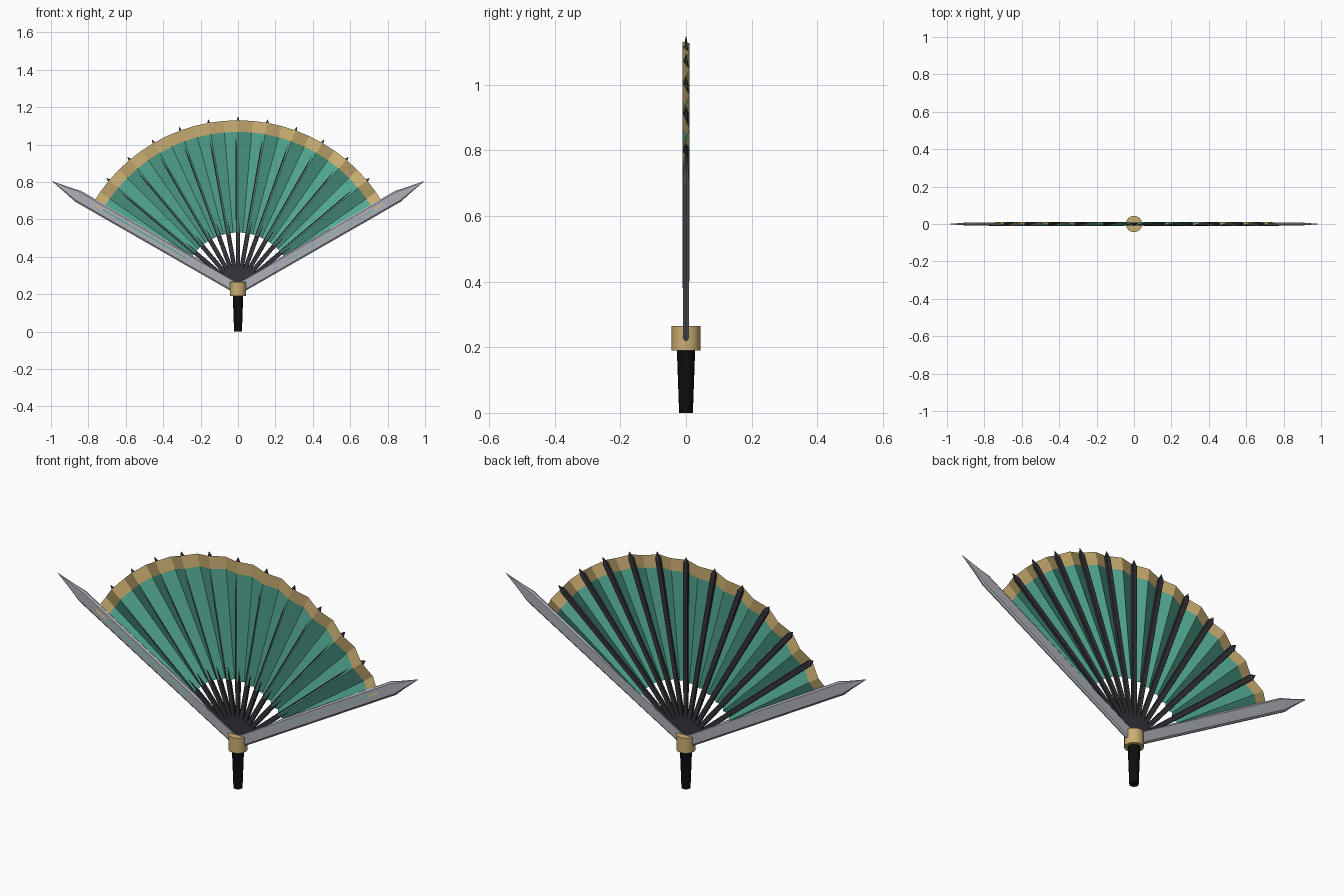
import bpy, bmesh, math
from mathutils import Matrix, Vector

cube = bpy.data.objects.get("Cube")
if cube:
    bpy.data.objects.remove(cube, do_unlink=True)

PIVOT = Vector((0, 0, 0.23))
STEP = math.radians(10)


def material(name, rgb):
    m = bpy.data.materials.new(name)
    m.use_nodes = True
    m.diffuse_color = (*rgb, 1)
    bsdf = m.node_tree.nodes["Principled BSDF"]
    bsdf.inputs["Base Color"].default_value = (*rgb, 1)
    bsdf.inputs["Roughness"].default_value = 0.6
    return m


steel = material("steel", (0.42, 0.43, 0.48))
charcoal = material("charcoal", (0.036, 0.036, 0.045))
green = material("green_cloth", (0.085, 0.39, 0.285))
gold = material("gold", (0.60, 0.43, 0.17))
black = material("black", (0.004, 0.004, 0.004))


def finish(bm, name, mats, smooth=False):
    mesh = bpy.data.meshes.new(name)
    bm.to_mesh(mesh)
    bm.free()
    for m in mats:
        mesh.materials.append(m)
    obj = bpy.data.objects.new(name, mesh)
    bpy.context.collection.objects.link(obj)
    if smooth:
        bpy.ops.object.select_all(action='DESELECT')
        obj.select_set(True)
        bpy.context.view_layer.objects.active = obj
        bpy.ops.object.shade_smooth_by_angle(angle=math.radians(40))
    return obj


def blade(name, angle, stations, tip, bevel, edge, mat):
    """Bevelled bar through (distance, half width, half depth) stations, ending in a point."""
    bm = bmesh.new()
    rings = []
    for r, w, d in stations:
        f, e = w * (1 - bevel), d * edge
        section = [(-f, -d), (f, -d), (w, -e), (w, e), (f, d), (-f, d), (-w, e), (-w, -e)]
        rings.append([bm.verts.new((x, y, r)) for x, y in section])
    point = bm.verts.new((0, 0, tip))
    for a, b in zip(rings, rings[1:]):
        for i in range(8):
            j = (i + 1) % 8
            bm.faces.new((a[i], a[j], b[j], b[i]))
    for i in range(8):
        bm.faces.new((rings[-1][i], rings[-1][(i + 1) % 8], point))
    bm.faces.new(rings[0])
    bmesh.ops.recalc_face_normals(bm, faces=bm.faces)
    bm.transform(Matrix.Translation(PIVOT) @ Matrix.Rotation(angle, 4, 'Y'))
    return finish(bm, name, [mat])


# Outer guards
for side, name in ((1, "left_guard"), (-1, "right_guard")):
    blade(name, side * 6 * STEP,
          [(0, 0.030, 0.009), (0.99, 0.033, 0.009), (1.04, 0.021, 0.007)],
          1.152, 0.25, 0.35, steel)

# Inner ribs
for i in range(-5, 6):
    blade(f"rib_{i + 6}", i * STEP,
          [(0.01, 0.011, 0.007), (0.885, 0.0135, 0.007)],
          0.92, 0.12, 0.7, charcoal)

# Pleated leaf with a gold rim
bm = bmesh.new()
columns = []
for i in range(-12, 13):
    a = i * STEP / 2
    y = -0.011 if i % 2 == 0 else 0.011
    columns.append([bm.verts.new(PIVOT + Vector((r * math.sin(a), y, r * math.cos(a))))
                    for r in (0.30, 0.838, 0.90)])
for a, b in zip(columns, columns[1:]):
    for k in range(2):
        face = bm.faces.new((a[k], b[k], b[k + 1], a[k + 1]))
        face.material_index = k
finish(bm, "pleated_leaf", [green, gold])


# Collar and grip
def turned(name, low, high, r_low, r_high, sides, mat):
    bm = bmesh.new()
    bmesh.ops.create_cone(bm, cap_ends=True, segments=sides, radius1=r_low, radius2=r_high,
                          depth=high - low,
                          matrix=Matrix.Translation((0, 0, (low + high) / 2)))
    return finish(bm, name, [mat], True)


turned("collar", 0.19, 0.265, 0.044, 0.044, 16, gold)
turned("grip", 0, 0.195, 0.021, 0.028, 16, black)
